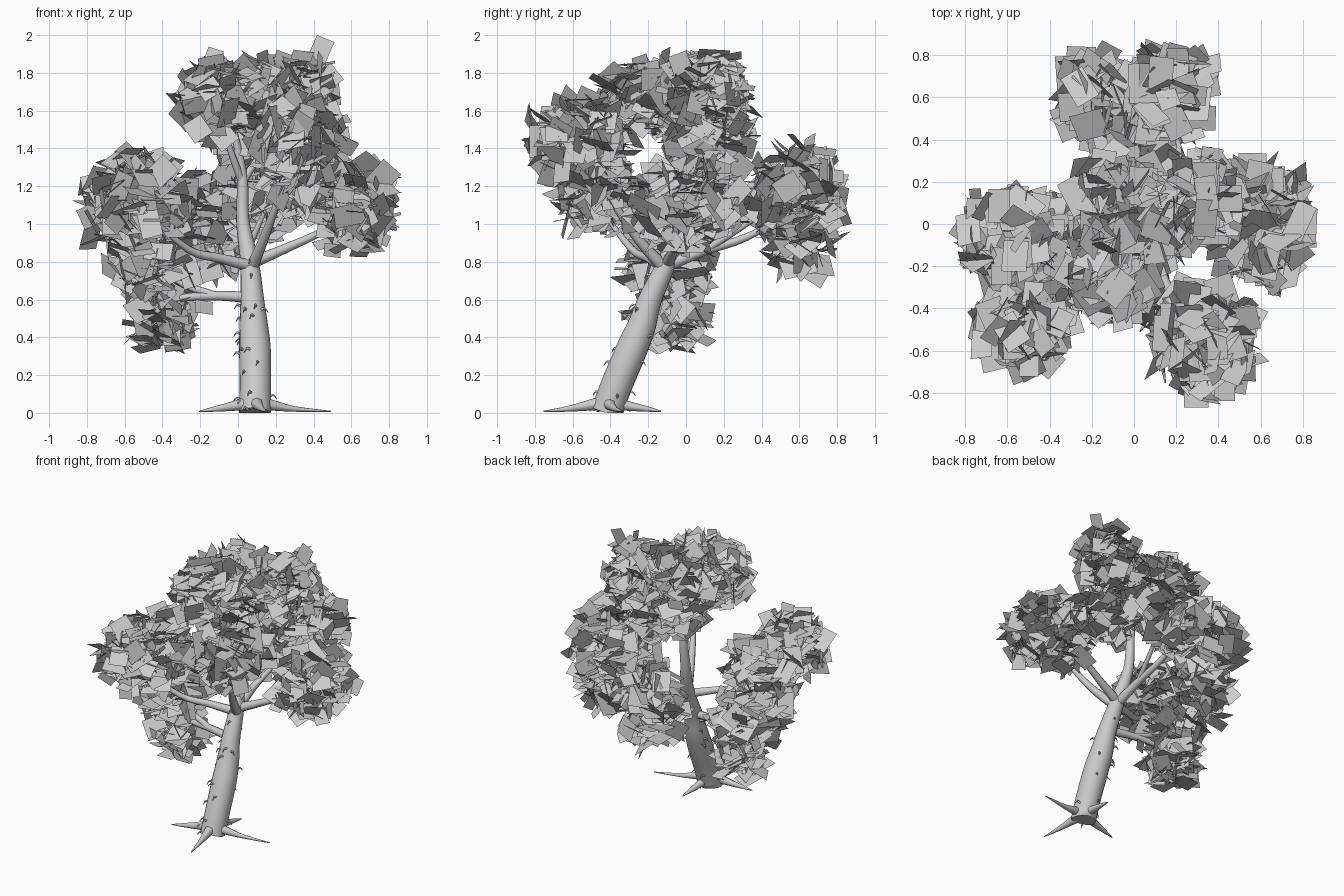
import bpy, bmesh, math, random
from mathutils import Vector, Matrix, Quaternion

if "Cube" in bpy.data.objects:
    bpy.data.objects.remove(bpy.data.objects["Cube"])

random.seed(11)


def smooth_path(pts, steps):
    """Catmull-Rom through (x, y, z, radius) points."""
    p = [Vector(q) for q in pts]
    p = [2 * p[0] - p[1]] + p + [2 * p[-1] - p[-2]]
    out = []
    for i in range(1, len(p) - 2):
        a, b, c, d = p[i - 1:i + 3]
        for s in range(steps):
            t = s / steps
            out.append(0.5 * (2 * b + (c - a) * t + (2 * a - 5 * b + 4 * c - d) * t * t
                              + (3 * b - a - 3 * c + d) * t ** 3))
    return out + [p[-2]]


def tube(bm, pts, sides=8, steps=4):
    path = smooth_path(pts, steps)
    rings = []
    up = None
    for i, q in enumerate(path):
        d = (path[min(i + 1, len(path) - 1)] - path[max(i - 1, 0)]).xyz.normalized()
        if up is None:
            up = d.orthogonal()
        up = (up - d * up.dot(d)).normalized()
        side = d.cross(up)
        ring = []
        for k in range(sides):
            a = 2 * math.pi * k / sides
            ring.append(bm.verts.new(q.xyz + (up * math.cos(a) + side * math.sin(a)) * max(q.w, 0.002)))
        rings.append(ring)
    for r0, r1 in zip(rings, rings[1:]):
        for k in range(sides):
            n = (k + 1) % sides
            bm.faces.new((r0[k], r0[n], r1[n], r1[k]))
    bm.faces.new(rings[0][::-1])
    bm.faces.new(rings[-1])


def finish(bm, name, smooth):
    me = bpy.data.meshes.new(name)
    for v in bm.verts:
        v.co.z = max(v.co.z, 0)
    bm.to_mesh(me)
    bm.free()
    ob = bpy.data.objects.new(name, me)
    bpy.context.collection.objects.link(ob)
    for f in me.polygons:
        f.use_smooth = smooth and len(f.vertices) == 4
    return ob


# Leaning trunk
TRUNK = [(.09, -.42, 0, .085), (.092, -.37, .14, .084), (.09, -.29, .33, .084), (.083, -.235, .46, .076),
         (.075, -.19, .6, .063), (.06, -.1, .8, .05), (.025, -.03, 1.02, .035),
         (.022, -.01, 1.25, .028), (-.02, -.03, 1.5, .015)]
bm = bmesh.new()
tube(bm, TRUNK, 14, 5)
finish(bm, "trunk", True)

# Roots spreading on the ground
bm = bmesh.new()
for deg, length in ((12, .41), (84, .29), (190, .3), (-80, .34)):
    c, s = math.cos(math.radians(deg)), math.sin(math.radians(deg))
    tube(bm, [(.09 + c * r, -.42 + s * r, z, w) for r, z, w in
              ((.04, .05, .035), (.13, .034, .024), (.22, .02, .014), (length, .008, .003))], 8, 3)
finish(bm, "roots", True)

# Main limbs and their forks
LIMBS = [
    [(.06, -.1, .79, .034), (.25, -.06, .87, .025), (.48, -.01, .98, .018), (.64, 0, 1.12, .008)],
    [(.06, -.1, .78, .034), (.05, .1, .86, .026), (.04, .32, .93, .02), (.02, .6, 1.08, .008)],
    [(.07, -.11, .76, .034), (.14, -.26, .93, .026), (.22, -.4, 1.14, .018), (.33, -.54, 1.4, .008)],
    [(.06, -.13, .78, .032), (-.1, -.2, .82, .025), (-.27, -.29, .87, .02), (-.53, -.47, 1.1, .008)],
    [(.07, -.19, .61, .03), (-.12, -.16, .62, .025), (-.33, -.12, .6, .018), (-.42, -.08, .52, .008)],
    [(-.12, -.16, .62, .022), (-.35, -.12, .72, .016), (-.6, -.1, 1.02, .007)],
    [(.022, -.01, 1.22, .022), (.14, .04, 1.4, .016), (.34, .12, 1.7, .007)],
    [(.022, -.01, 1.22, .022), (-.05, -.08, 1.42, .016), (-.12, -.14, 1.68, .007)],
    [(.05, .1, .86, .02), (.12, .35, 1.02, .014), (.2, .58, 1.2, .006)],
]
bm = bmesh.new()
for limb in LIMBS:
    tube(bm, limb, 8, 4)
finish(bm, "limbs", True)

# Curled bark spurs on the trunk
bm = bmesh.new()
bark = smooth_path(TRUNK[:6], 8)
for i in range(26):
    q = random.choice(bark[1:])
    a = random.uniform(0, 2 * math.pi)
    out = Vector((math.cos(a), math.sin(a), 0))
    side = Vector((-out.y, out.x, 0)) * random.uniform(-.03, .03)
    pts = [q.xyz + out * (q.w - .008),
           q.xyz + out * (q.w + .014) + side * .5 + Vector((0, 0, .012)),
           q.xyz + out * (q.w + .03) + side + Vector((0, 0, -.01))]
    tube(bm, [(*p, w) for p, w in zip(pts, (.009, .006, .001))], 5, 2)
finish(bm, "bark_spurs", True)

# Leaf clumps: centre, half extents, card count
CLUMPS = [
    ((-.1, -.19, 1.67), (.26, .34, .28), 170),
    ((-.08, .14, 1.66), (.27, .26, .26), 105),
    ((.14, .02, 1.7), (.2, .26, .24), 70),
    ((.35, .12, 1.69), (.22, .27, .29), 130),
    ((.08, .1, 1.46), (.28, .29, .2), 80),
    ((.33, -.57, 1.45), (.29, .34, .27), 165),
    ((.27, -.42, 1.24), (.18, .18, .18), 40),
    ((.61, 0, 1.1), (.29, .36, .3), 175),
    ((.3, .13, 1.24), (.22, .23, .22), 65),
    ((-.14, .6, 1.02), (.28, .27, .35), 135),
    ((.17, .62, 1.18), (.26, .28, .32), 125),
    ((.04, .42, 1.13), (.24, .16, .24), 50),
    ((-.53, -.5, 1.16), (.28, .27, .27), 135),
    ((-.62, -.09, 1.08), (.28, .3, .3), 135),
    ((-.45, -.1, .77), (.28, .3, .24), 105),
    ((-.41, -.1, .49), (.23, .25, .23), 75),
    ((-.34, -.22, 1.08), (.17, .22, .22), 45),
]


def card(bm, centre, quat, w, h):
    m = Matrix.Translation(centre) @ quat.to_matrix().to_4x4()
    co = [m @ Vector((x * w, y * h, 0)) for x, y in ((-.5, -.5), (.5, -.5), (.5, .5), (-.5, .5))]
    if all(abs(v.x) < .88 and abs(v.y) < .885 and .28 < v.z < 1.94 for v in co):
        bm.faces.new([bm.verts.new(v) for v in co])
        return True
    return False


leaves, twigs = bmesh.new(), bmesh.new()
for centre, ext, count in CLUMPS:
    c = Vector(centre)
    made = 0
    for attempt in range(count * 3):
        if made >= count:
            break
        d = Vector([random.gauss(0, 1) for _ in range(3)]).normalized()
        r = random.uniform(.2, 1) ** .6
        p = c + Vector([d[k] * max(ext[k] - .055, .03) * r for k in range(3)])
        q = Quaternion(Vector([random.gauss(0, 1) for _ in range(3)]).normalized(),
                       random.uniform(0, 2 * math.pi))
        made += card(leaves, p, q, random.uniform(.09, .14), random.uniform(.12, .19))
        # Thin twig reaching towards some of the cards
        if made % 12 == 0:
            mid = c.lerp(p, .5) + Vector((0, 0, .02))
            tube(twigs, [(*c, .007), (*mid, .005), (*p, .002)], 5, 2)

# Topmost leaf and a few hanging strays
tip = bmesh.ops.create_grid(leaves, x_segments=1, y_segments=1, size=.5)["verts"]
bmesh.ops.transform(leaves, verts=tip, matrix=Matrix.Translation((.44, .14, 1.925))
                    @ Matrix.Rotation(math.radians(80), 4, 'X') @ Matrix.Rotation(-.4, 4, 'Z')
                    @ Matrix.Diagonal((.1, .125, 1, 1)))
for p in ((.5, 0, .86), (-.18, -.15, .56)):
    card(leaves, Vector(p), Quaternion((1, .3, .2), random.uniform(1, 2)), .1, .07)
finish(leaves, "leaves", False)
finish(twigs, "twigs", True)
